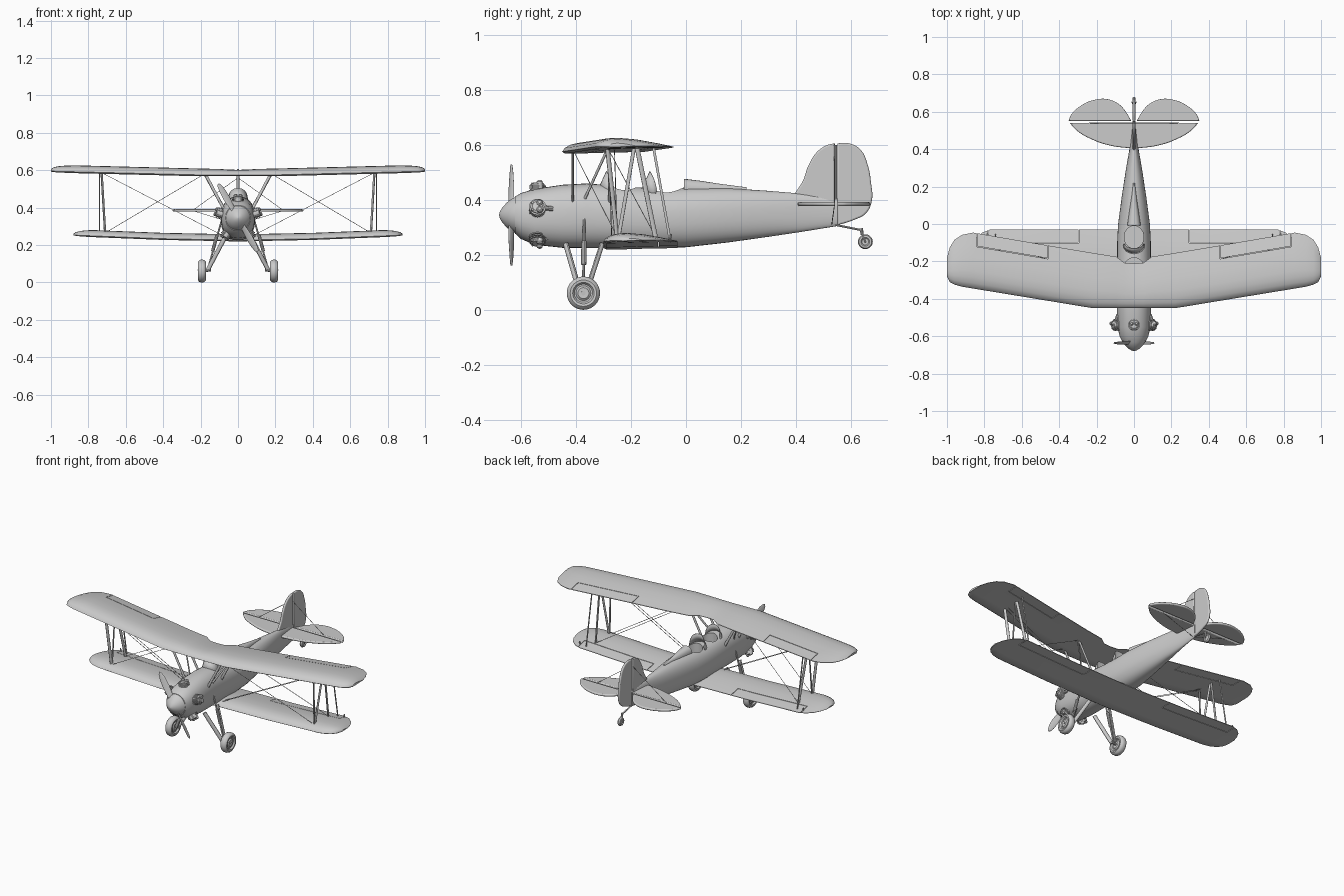
import bpy, bmesh, math
from mathutils import Vector as V

if "Cube" in bpy.data.objects:
    bpy.data.objects.remove(bpy.data.objects["Cube"])

def finish(o, angle=35):
    bpy.ops.object.select_all(action='DESELECT')
    o.select_set(True)
    bpy.context.view_layer.objects.active = o
    bpy.ops.object.shade_smooth_by_angle(angle=math.radians(angle))
    return o

def loft(name, rings, cap=True, closed=True):
    bm = bmesh.new()
    vs = [[bm.verts.new(p) for p in r] for r in rings]
    n = len(vs[0])
    for a, b in zip(vs, vs[1:]):
        for i in range(n if closed else n - 1):
            j = (i + 1) % n
            bm.faces.new((a[i], a[j], b[j], b[i]))
    if cap:
        bm.faces.new(vs[0]); bm.faces.new(vs[-1])
    bmesh.ops.remove_doubles(bm, verts=bm.verts, dist=1e-5)
    bmesh.ops.recalc_face_normals(bm, faces=bm.faces)
    me = bpy.data.meshes.new(name)
    bm.to_mesh(me); bm.free()
    o = bpy.data.objects.new(name, me)
    bpy.context.collection.objects.link(o)
    return finish(o)

def lathe(name, prof, loc, axis, n=28):
    # prof: (distance along axis, radius)
    q = V(axis).to_track_quat('Z', 'Y')
    ring = lambda h, r: [V(loc) + q @ V((r * math.cos(2 * math.pi * i / n), r * math.sin(2 * math.pi * i / n), h)) for i in range(n)]
    return loft(name, [ring(h, max(r, 1e-4)) for h, r in prof])

def rod(name, p, q, r, chord=None, n=10):
    p, q = V(p), V(q)
    rot = (q - p).to_track_quat('Z', 'Y')
    sec = [rot @ V((r * math.cos(2 * math.pi * i / n), (chord or r) * math.sin(2 * math.pi * i / n), 0)) for i in range(n)]
    return loft(name, [[p + s for s in sec], [q + s for s in sec]])

def plate(name, pts, loc, rot, half=0.007, corners=(0, -1)):
    cu = bpy.data.curves.new(name, 'CURVE')
    cu.dimensions, cu.fill_mode = '2D', 'BOTH'
    cu.bevel_depth, cu.bevel_resolution, cu.offset = half - 0.001, 2, -half + 0.001
    cu.extrude, cu.resolution_u = 0.001, 8
    s = cu.splines.new('BEZIER')
    s.bezier_points.add(len(pts) - 1)
    s.use_cyclic_u = True
    for b, p in zip(s.bezier_points, pts):
        b.co = (p[0], p[1], 0)
        b.handle_left_type = b.handle_right_type = 'AUTO'
    for c in corners:
        b = s.bezier_points[c]
        b.handle_left_type = b.handle_right_type = 'VECTOR'
    o = bpy.data.objects.new(name, cu)
    bpy.context.collection.objects.link(o)
    o.location, o.rotation_euler = loc, rot
    bpy.ops.object.select_all(action='DESELECT')
    o.select_set(True)
    bpy.context.view_layer.objects.active = o
    bpy.ops.object.convert(target='MESH')
    return finish(bpy.context.object)

def cut(o, cutters):
    for c in cutters:
        m = o.modifiers.new('cut', 'BOOLEAN')
        m.object, m.operation, m.solver = c, 'DIFFERENCE', 'EXACT'
        bpy.context.view_layer.objects.active = o
        bpy.ops.object.modifier_apply(modifier=m.name)
        bpy.data.objects.remove(c)
    return finish(o)

# fuselage: y, bottom, top, half width
def section(y, zb, zt, hw, n=36, e=0.87):
    f = lambda v: math.copysign(abs(v) ** e, v)
    return [(hw * f(math.cos(2 * math.pi * i / n)), y, (zb + zt) / 2 + (zt - zb) / 2 * f(math.sin(2 * math.pi * i / n))) for i in range(n)]
body = [(-.622, .278, .412, .066), (-.60, .258, .425, .077), (-.55, .237, .44, .088), (-.45, .226, .455, .092),
        (-.36, .225, .46, .092), (-.2, .225, .447, .09), (-.1, .225, .442, .09), (0, .228, .445, .085),
        (.15, .245, .443, .065), (.3, .266, .433, .042), (.42, .284, .423, .021), (.55, .305, .405, .007)]
fuselage = loft('fuselage', [section(*b) for b in body])
cockpits = []
for y, rx, ry in ((-.07, .052, .06), (-.228, .05, .048)):
    c = [(rx * math.cos(i * math.pi / 14), y + ry * math.sin(i * math.pi / 14)) for i in range(28)]
    cockpits.append(loft('cockpit_cutter', [[(a, b, z) for a, b in c] for z in (.34, .6)]))
cut(fuselage, cockpits)
loft('headrest', [section(*b, n=20) for b in ((-.008, .40, .477, .036), (.05, .40, .47, .028), (.12, .40, .459, .018), (.22, .40, .446, .005))])

# windshields
for name, y0 in (('front_windshield', -.27), ('rear_windshield', -.112)):
    angs = [math.radians(-90 + 15 * i) for i in range(13)]
    lo = [(.06 * math.sin(a), y0 - .052 * math.cos(a), .41 + .025 * math.cos(a)) for a in angs]
    hi = [(.052 * math.sin(a), y0 + .006 - .026 * math.cos(a), .44 + .065 * math.cos(a) ** .7 if abs(math.cos(a)) > .01 else .44) for a in angs]
    w = loft(name, [lo, hi], cap=False, closed=False)
    w.modifiers.new('thick', 'SOLIDIFY').thickness = .003

# wings
FOIL = [(0, 0), (.03, .045), (.1, .085), (.2, .108), (.32, .115), (.55, .095), (.8, .05), (1, .008),
        (1, -.004), (.6, -.01), (.25, -.022), (.04, -.025)]
def wing(name, stations, z0, rise):
    full = [(-s[0],) + s[1:] for s in reversed(stations) if s[0] > 0] + stations
    return loft(name, [[(x, a + u * (b - a), z0 + rise * max(abs(x) - .2, 0) + t * (b - a)) for u, t in FOIL] for x, a, b in full])
def slots(path):
    out = []
    for s in (-1, 1):
        for p, q in zip(path, path[1:]):
            p3, q3 = V((s * p[0], p[1], 0)), V((s * q[0], q[1], 0))
            d = (q3 - p3).normalized() * .0015
            k = V((-d.y, d.x, 0))
            base = [p3 - d + k, q3 + d + k, q3 + d - k, p3 - d - k]
            out.append(loft('slot_cutter', [[b + V((0, 0, z)) for b in base] for z in (.1, .9)]))
    return out
upper = wing('upper_wing', [(0, -.45, -.212), (.05, -.45, -.208), (.095, -.45, -.175), (.22, -.45, -.155), (.5, -.404, -.108),
             (.86, -.345, -.046), (.92, -.335, -.058), (.96, -.324, -.085), (.985, -.31, -.125), (1.0, -.28, -.18)], .575, .025)
cut(upper, slots([(.46, -.09), (.46, -.185), (.84, -.12), (.84, -.03)]))
lower = wing('lower_wing', [(0, -.3, -.03), (.4, -.3, -.03), (.77, -.3, -.03), (.81, -.292, -.045), (.845, -.275, -.075),
             (.868, -.25, -.115), (.88, -.215, -.155)], .226, .04)
cut(lower, slots([(.295, -.02), (.295, -.1), (.78, -.1), (.78, -.02)]))

for s in (-1, 1):
    # interplane struts, aileron link
    rod('interplane_front_strut', (s * .73, -.287, .60), (s * .71, -.25, .255), .005, .009)
    rod('interplane_diagonal_strut', (s * .73, -.187, .60), (s * .71, -.247, .255), .004, .007)
    rod('interplane_rear_strut', (s * .73, -.18, .60), (s * .71, -.108, .25), .005, .009)
    rod('aileron_link_strut', (s * .74, -.12, .60), (s * .74, -.057, .25), .003, .005)
    rod('aileron_horn', (s * .78, -.06, .245), (s * .785, -.055, .275), .004)
    # cabane struts
    rod('cabane_front_strut', (s * .18, -.412, .59), (s * .075, -.412, .39), .005, .008)
    rod('cabane_rear_strut', (s * .18, -.28, .585), (s * .075, -.278, .39), .005, .008)
    rod('cabane_diagonal_strut', (s * .18, -.285, .585), (s * .075, -.37, .40), .004, .006)
    # bracing wires
    for dy in (0, .02):
        rod('flying_wire', (s * .725, -.28 + dy, .585), (s * .08, -.27 + dy, .25), .0015, n=6)
    rod('landing_wire', (s * .71, -.25, .265), (s * .18, -.41, .58), .0015, n=6)
    rod('landing_wire_rear', (s * .71, -.11, .265), (s * .18, -.28, .58), .0015, n=6)
    rod('tail_wire_upper', (s * .24, .54, .387), (0, .54, .56), .0015, n=6)
    rod('tail_wire_lower', (s * .24, .54, .383), (0, .53, .31), .0015, n=6)
    # tailplane and elevator
    flip = (0, 0 if s > 0 else math.pi, 0)
    plate('tailplane', [(0, .541), (0, .405), (.05, .408), (.13, .42), (.22, .45), (.30, .495), (.345, .541)], (0, 0, .385), flip, corners=(0, 1, -1))
    plate('elevator', [(.35, .551), (.335, .585), (.28, .635), (.21, .664), (.14, .667), (.08, .64), (.04, .595), (.015, .551)], (0, 0, .385), flip)
    # main gear
    rod('gear_front_leg', (s * .07, -.437, .24), (s * .16, -.388, .07), .009, .012)
    rod('gear_rear_leg', (s * .07, -.305, .24), (s * .16, -.36, .07), .008, .011)
    rod('shock_rod', (s * .085, -.37, .34), (s * .16, -.373, .075), .005)
    rod('shock_sleeve', (s * .113, -.371, .25), (s * .136, -.372, .165), .0095)
    rod('axle', (s * .145, -.373, .066), (s * .215, -.373, .061), .008)
    half = [(.017, 0), (.018, .02), (.012, .027), (.013, .033), (.021, .039), (.022, .048), (.015, .057), (.006, .0605)]
    lathe('main_wheel', half + [(-h, r) for h, r in reversed(half)], (s * .193, -.373, .061), (s, 0, .0), 32)

# fin, rudder
turn = (math.pi / 2, 0, math.pi / 2)
plate('fin', [(.541, .31), (.38, .40), (.40, .43), (.425, .47), (.445, .525), (.475, .573), (.51, .598), (.541, .606)], (0, 0, 0), turn, corners=(0, 1, -1))
plate('rudder', [(.55, .606), (.595, .605), (.635, .582), (.66, .53), (.673, .46), (.676, .40), (.655, .352), (.61, .327), (.55, .308)], (0, 0, 0), turn)
rod('rudder_post', (0, .546, .307), (0, .546, .60), .004)
# tail wheel
rod('tail_spring', (0, .53, .312), (0, .64, .29), .005, .004)
rod('tail_pivot', (0, .638, .297), (0, .64, .272), .006)
for s in (-1, 1):
    rod('tail_fork', (s * .004, .64, .28), (s * .012, .652, .246), .003)
lathe('tail_wheel', [(-.006, 0), (-.005, .012), (-.009, .016), (-.008, .023), (0, .027), (.008, .023), (.009, .016), (.005, .012), (.006, 0)], (0, .652, .248), (1, 0, 0), 20)

# spinner and propeller
HUB = V((0, -.635, .345))
lathe('spinner', [(0, 0), (.003, .012), (.012, .027), (.028, .045), (.046, .059), (.062, .067), (.066, .064), (.066, 0)], (0, -.68, .345), (0, 1, 0), 36)
for s in (-1, 1):
    d = V((-.5, 0, .866)) * s
    e = V((.866, 0, .5)) * s
    rings = []
    for r, c, tw in ((.02, .012, 45), (.07, .017, 36), (.12, .02, 28), (.17, .017, 22), (.2, .011, 18), (.211, .003, 16)):
        t = math.radians(tw)
        a, b = e * math.cos(t) + V((0, math.sin(t), 0)), V((0, math.cos(t), 0)) - e * math.sin(t)
        rings.append([HUB + d * r + a * c * math.cos(k * math.pi / 7) + b * .0035 * math.sin(k * math.pi / 7) for k in range(14)])
    loft('propeller_blade', rings)

# radial engine cylinders with cooling fins and rocker covers
for k in range(5):
    t = math.radians(90 + 72 * k)
    d, c, tan = V((math.cos(t), 0, math.sin(t))), V((0, -.54, .34)), V((-math.sin(t), 0, math.cos(t)))
    prof = [(.06, 0), (.06, .025)]
    for i in range(4):
        h = .085 + i * .008
        prof += [(h, .025), (h, .031), (h + .004, .031), (h + .004, .025)]
    lathe('engine_cylinder', prof + [(.118, .025), (.123, .018), (.123, 0)], c, d, 20)
    for s in (-1, 1):
        lathe('rocker_cover', [(.105, 0), (.105, .012), (.127, .011), (.132, .006), (.132, 0)], c + tan * s * .013 + V((0, .008, 0)), d, 12)
        rod('push_rod', c + tan * s * .014 + d * .07 + V((0, -.028, 0)), c + tan * s * .013 + d * .122 + V((0, -.018, 0)), .004)
    rod('exhaust_stub', c + d * .11, c + d * .09 + V((0, .055, 0)), .009)
